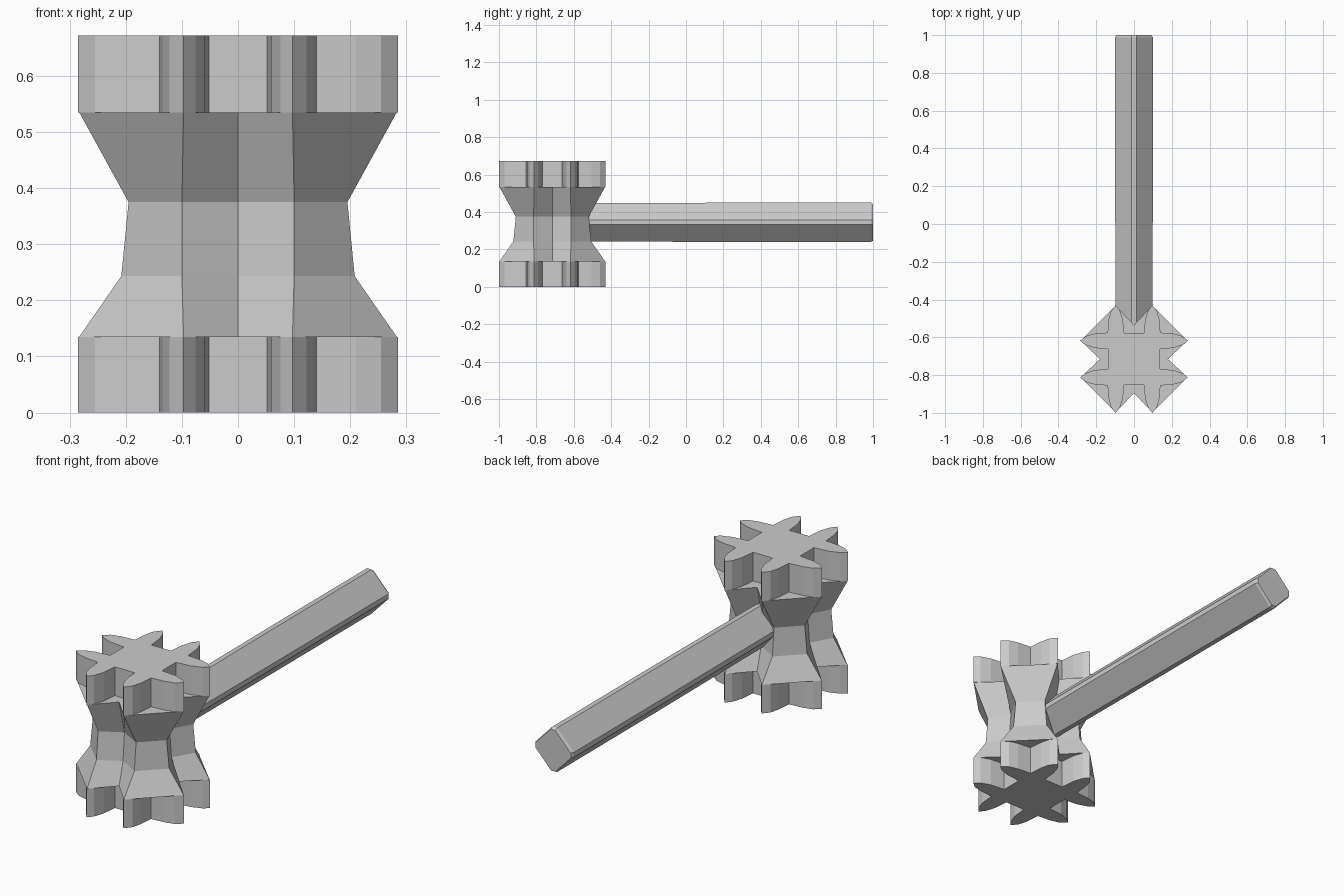
import bpy, bmesh

if "Cube" in bpy.data.objects:
    bpy.data.objects.remove(bpy.data.objects["Cube"])

HEAD_Y = -0.715


def four_sides(side):
    """Repeat a front-facing run of points around the four sides of the head."""
    pts = []
    for k in range(4):
        for x, y in side:
            for _ in range(k):
                x, y = -y, x
            pts.append((x, y))
    return pts


def loft(name, rings):
    """Skin a stack of equal-sized 3D rings and close both ends."""
    bm = bmesh.new()
    loops = [[bm.verts.new(p) for p in ring] for ring in rings]
    n = len(loops[0])
    for a, b in zip(loops, loops[1:]):
        for i in range(n):
            j = (i + 1) % n
            bm.faces.new((a[i], a[j], b[j], b[i]))
    bm.faces.new(loops[0][::-1])
    bm.faces.new(loops[-1])
    bmesh.ops.recalc_face_normals(bm, faces=bm.faces)
    mesh = bpy.data.meshes.new(name)
    bm.to_mesh(mesh)
    bm.free()
    obj = bpy.data.objects.new(name, mesh)
    bpy.context.collection.objects.link(obj)
    return obj


def at_height(pts, z):
    return [(x, y + HEAD_Y, z) for x, y in pts]


# Toothed end plates: square core with two pointed teeth per side
tooth = [(0.052, -0.137), (0.059, -0.21), (0.076, -0.26), (0.097, -0.285),
         (0.122, -0.255), (0.134, -0.21)]
left_tooth = [(-x, y) for x, y in reversed(tooth)]
plate = four_sides([(-0.14, -0.14)] + left_tooth + tooth)
for name, z0, z1 in (("lower_toothed_plate", 0.0, 0.135),
                     ("upper_toothed_plate", 0.535, 0.672)):
    loft(name, [at_height(plate, z0), at_height(plate, z1)])

# Waisted core: flared tiers with a V groove on each side
tiers = [(0.135, 0.097, 0.283, 0.18), (0.243, 0.1, 0.208, 0.15),
         (0.375, 0.1, 0.195, 0.14), (0.535, 0.097, 0.283, 0.18)]
loft("waisted_core",
     [at_height(four_sides([(-a, -r), (0, -v), (a, -r)]), z)
      for z, a, r, v in tiers])

# Handle: diamond bar with blunted ridges and a chamfered end
C, MID = 0.012, 0.345


def diamond(y, s):
    ring = []
    for x, z in [(-C, -1), (C, -1), (1, -C), (1, C),
                 (C, 1), (-C, 1), (-1, C), (-1, -C)]:
        px = x if abs(x) == C else x * 0.1 * s
        pz = z if abs(z) == C else z * 0.105 * s
        ring.append((px, y, MID + pz))
    return ring


loft("handle", [diamond(-0.58, 0.97), diamond(0.2, 1.0),
                diamond(0.988, 1.0), diamond(1.0, 0.93)])
